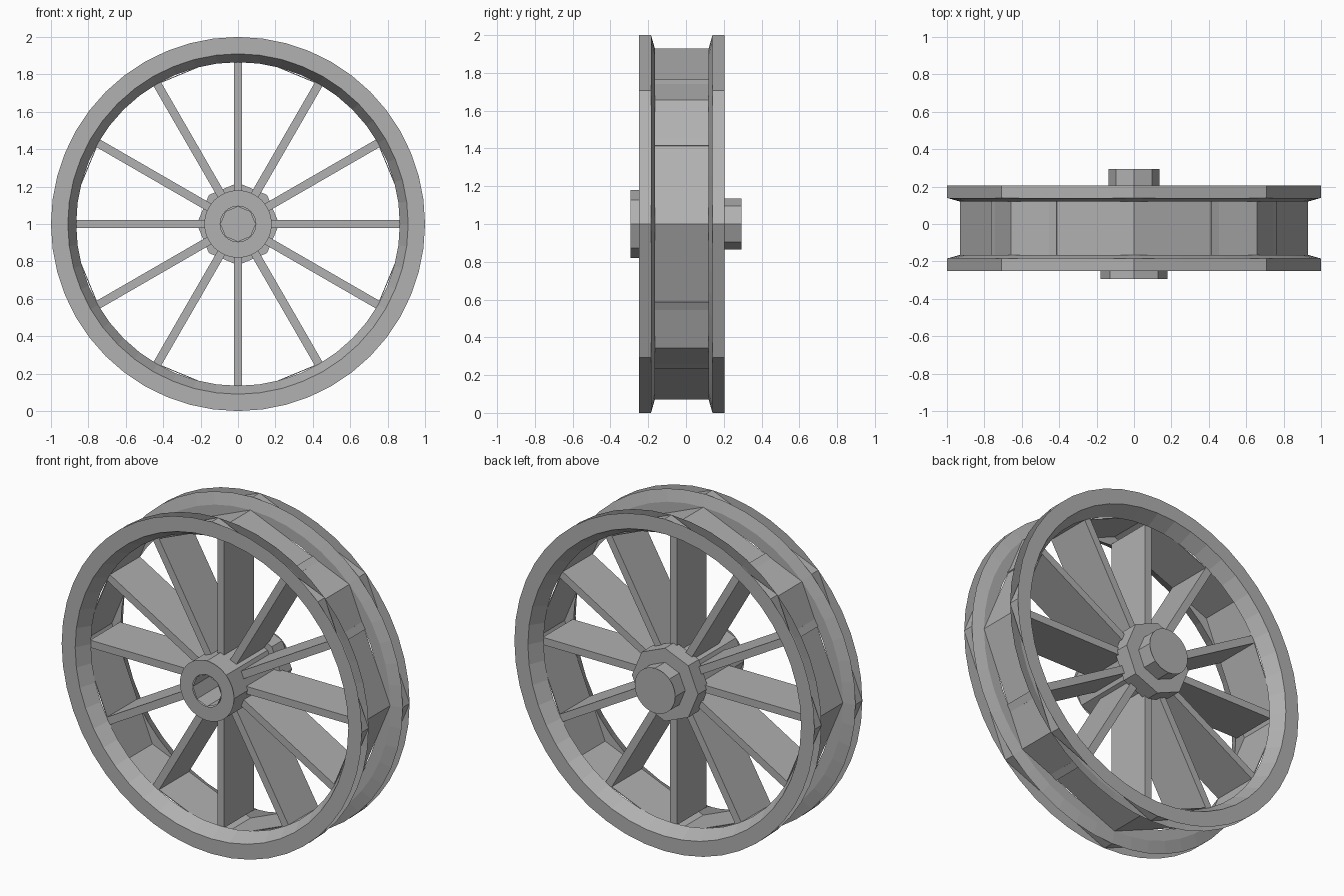
import bpy, bmesh
from math import cos, sin, pi
from mathutils import Matrix, Vector

cube = bpy.data.objects.get("Cube")
if cube:
    bpy.data.objects.remove(cube)

gray = bpy.data.materials.new("light gray")
gray.use_nodes = True
gray.diffuse_color = (0.44, 0.44, 0.44, 1)
gray.node_tree.nodes["Principled BSDF"].inputs["Base Color"].default_value = gray.diffuse_color

ROUND, OCT = 48, 8


def make(name, bm):
    bmesh.ops.translate(bm, verts=bm.verts, vec=(0, 0, 1))
    mesh = bpy.data.meshes.new(name)
    bm.to_mesh(mesh)
    bm.free()
    mesh.materials.append(gray)
    obj = bpy.data.objects.new(name, mesh)
    bpy.context.collection.objects.link(obj)
    return obj


def lathe(name, profile, sides, closed=False):
    """Turn (radius, y) points around the axle; radius 0 closes with a cap."""
    bm = bmesh.new()
    rings = []
    for r, y in profile:
        steps = [2 * pi * i / sides for i in range(sides)]
        rings.append([bm.verts.new((r * cos(a), y, r * sin(a))) for a in steps])
    pairs = list(zip(rings, rings[1:]))
    if closed:
        pairs.append((rings[-1], rings[0]))
    for p, q in pairs:
        for i in range(sides):
            j = (i + 1) % sides
            bm.faces.new((p[i], p[j], q[j], q[i]))
    bmesh.ops.remove_doubles(bm, verts=bm.verts, dist=1e-5)
    bmesh.ops.recalc_face_normals(bm, faces=bm.faces)
    return make(name, bm)


# Rim: round flanges whose outer edges are eight-sided bands
for name, edge, d in (("front", -0.25, 1), ("back", 0.205, -1)):
    lip, well = edge + d * 0.065, edge + d * 0.085
    lathe(name + "_flange_face", [(1, edge), (0.91, edge), (0.865, well),
                                  (0.93, well), (1, lip)], ROUND)
    lathe(name + "_flange_edge", [(1, edge), (1, lip)], OCT)

# Eight-sided tread between the flanges
lathe("tread", [(0.93, -0.165), (0.93, 0.12), (0.925, 0.12), (0.925, -0.165)], OCT, True)

# Hub: bored front boss, wide collar and axle tip
lathe("hub_front_face", [(0.18, -0.295), (0.095, -0.295)], ROUND)
lathe("hub_boss", [(0.18, -0.295), (0.18, 0.13)], OCT)
lathe("hub_bore", [(0.095, -0.295), (0.095, 0.19), (0, 0.19)], OCT)
lathe("hub_collar", [(0.18, 0.1), (0.22, 0.1), (0.22, 0.2), (0, 0.2)], OCT)
lathe("axle_tip", [(0.135, 0.2), (0.135, 0.295)], OCT)
lathe("axle_tip_face", [(0.135, 0.295), (0, 0.295)], ROUND)

# Twelve slab spokes
bm = bmesh.new()
for i in range(12):
    size = Matrix.Diagonal((0.72, 0.285, 0.045, 1))
    place = Matrix.Translation(Vector((0.51, -0.0225, 0)))
    bmesh.ops.create_cube(bm, size=1, matrix=Matrix.Rotation(i * pi / 6, 4, "Y") @ place @ size)
make("spokes", bm)
